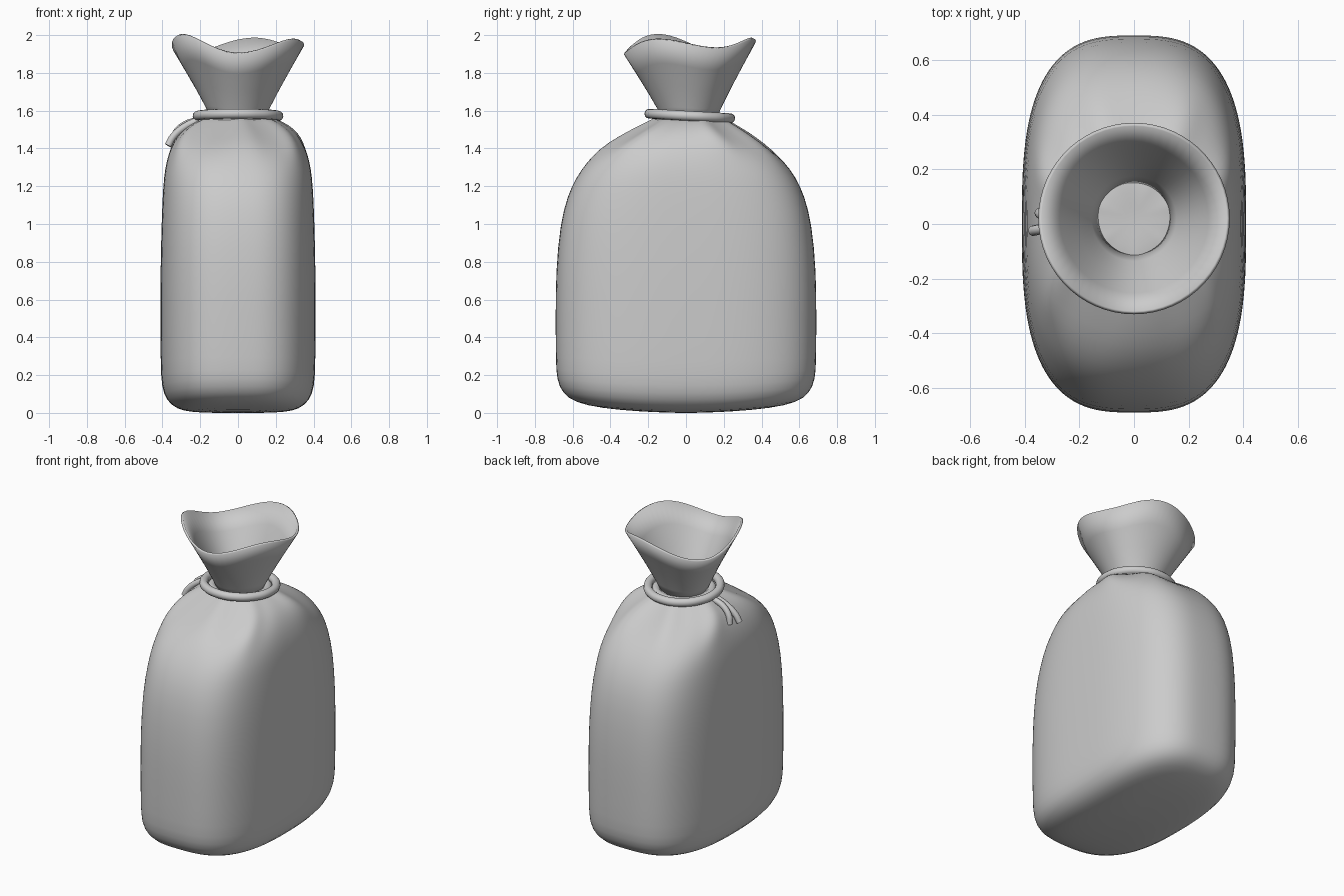
import bpy, bmesh, math
from mathutils import Vector

if "Cube" in bpy.data.objects:
    bpy.data.objects.remove(bpy.data.objects["Cube"])

SEG = 60
CY = 0.02  # neck is slightly behind centre


def loft(name, rings, cap_start=False, cap_end=False):
    bm = bmesh.new()
    vr = [[bm.verts.new(p) for p in ring] for ring in rings]
    for a, b in zip(vr, vr[1:]):
        for i in range(len(a)):
            j = (i + 1) % len(a)
            bm.faces.new((a[i], a[j], b[j], b[i]))
    for on, ring, flip in ((cap_start, vr[0], True), (cap_end, vr[-1], False)):
        if on:
            bm.faces.new(ring[::-1] if flip else ring)
    me = bpy.data.meshes.new(name)
    bm.to_mesh(me)
    bm.free()
    me.shade_smooth()
    ob = bpy.data.objects.new(name, me)
    bpy.context.collection.objects.link(ob)
    return ob


def wrap(d):
    return (d + 180) % 360 - 180


# Sack body: z, half width, half depth, roundness exponent
profile = [(0.0, 0.02, 0.03, 2.2), (0.0, 0.14, 0.25, 2.5), (0.004, 0.25, 0.45, 2.8),
           (0.02, 0.325, 0.59, 2.9), (0.065, 0.38, 0.655, 2.9), (0.14, 0.405, 0.685, 2.9),
           (0.25, 0.41, 0.69, 2.9), (0.5, 0.411, 0.691, 2.9), (0.75, 0.411, 0.69, 2.9),
           (1.0, 0.405, 0.667, 2.9), (1.15, 0.399, 0.628, 2.8), (1.25, 0.392, 0.58, 2.8),
           (1.33, 0.38, 0.522, 2.7), (1.4, 0.362, 0.445, 2.6), (1.455, 0.336, 0.36, 2.4),
           (1.5, 0.3, 0.285, 2.2), (1.54, 0.24, 0.215, 2.0), (1.565, 0.18, 0.175, 2.0),
           (1.57, 0.1, 0.1, 2.0), (1.565, 0.02, 0.02, 2.0)]
pleats = [-85, -40, 20, 65, 105, 160, 215]  # fold directions in degrees
rings = []
for z, hx, hy, n in profile:
    fold = max(0, 1 - abs(z - 1.48) / 0.16) if hx > 0.17 else 0
    lean = CY * max(0, min(1, (z - 1.4) / 0.15))
    ring = []
    for i in range(SEG):
        t = math.tau * i / SEG
        c, s = math.cos(t), math.sin(t)
        x = hx * math.copysign(abs(c) ** (2 / n), c)
        y = hy * math.copysign(abs(s) ** (2 / n), s)
        sag = 0.05 * (y / 0.69) ** 2 * max(0, 1 - z / 0.5)
        w = sum(math.exp(-(wrap(math.degrees(t) - p) / 11) ** 2) for p in pleats) - 0.38
        k = 1 + 0.07 * w * fold
        ring.append((x * k, y * k + lean, z + sag + 0.012 * w * fold))
    rings.append(ring)
body = loft("sack_body", rings, True, True)
body.modifiers.new("Subsurf", 'SUBSURF').levels = 1
body.modifiers["Subsurf"].render_levels = 1

# Flared mouth with a wavy rim
rim = [(-90, 1.90), (-30, 1.975), (25, 1.928), (75, 1.98), (145, 1.885), (210, 2.0), (270, 1.90)]


def rim_z(deg):
    deg = (deg + 90) % 360 - 90
    for (a, za), (b, zb) in zip(rim, rim[1:]):
        if a <= deg <= b:
            f = (1 - math.cos(math.pi * (deg - a) / (b - a))) / 2
            return za + (zb - za) * f


rings = []
for f, r in ((0, 0.13), (0.2, 0.168), (0.45, 0.222), (0.72, 0.284), (1, 0.35)):
    ring = []
    for i in range(SEG):
        t = math.tau * i / SEG
        z = 1.53 + (rim_z(math.degrees(t)) - 1.53) * f
        ring.append((r * math.cos(t), CY + r * math.sin(t), z))
    rings.append(ring)
mouth = loft("sack_mouth", rings)
sol = mouth.modifiers.new("Thickness", 'SOLIDIFY')
sol.thickness = 0.014
sol.offset = -1


# Tie cord: curves with round section
def cord(name, pts, radius, closed=False):
    cu = bpy.data.curves.new(name, 'CURVE')
    cu.dimensions = '3D'
    cu.bevel_depth = radius
    cu.bevel_resolution = 4
    cu.use_fill_caps = True
    cu.resolution_u = 6
    sp = cu.splines.new('BEZIER')
    sp.bezier_points.add(len(pts) - 1)
    for b, p in zip(sp.bezier_points, pts):
        b.co = p
        b.handle_left_type = b.handle_right_type = 'AUTO'
    sp.use_cyclic_u = closed
    ob = bpy.data.objects.new(name, cu)
    bpy.context.collection.objects.link(ob)


def loop(r, z, tilt):
    return [(r * math.cos(a), CY + r * math.sin(a), z - tilt * math.sin(a))
            for a in (math.tau * i / 12 for i in range(12))]


cord("tie_cord", loop(0.214, 1.572, 0.012), 0.026, True)
cord("gathered_neck", loop(0.165, 1.55, 0.005), 0.026, True)
cord("cord_tail_long", [(-0.21, 0.0, 1.55), (-0.29, -0.01, 1.51), (-0.345, -0.02, 1.46),
                        (-0.37, -0.025, 1.415)], 0.019)
cord("cord_tail_short", [(-0.21, 0.03, 1.55), (-0.29, 0.03, 1.52), (-0.335, 0.035, 1.47),
                         (-0.345, 0.04, 1.42)], 0.019)
